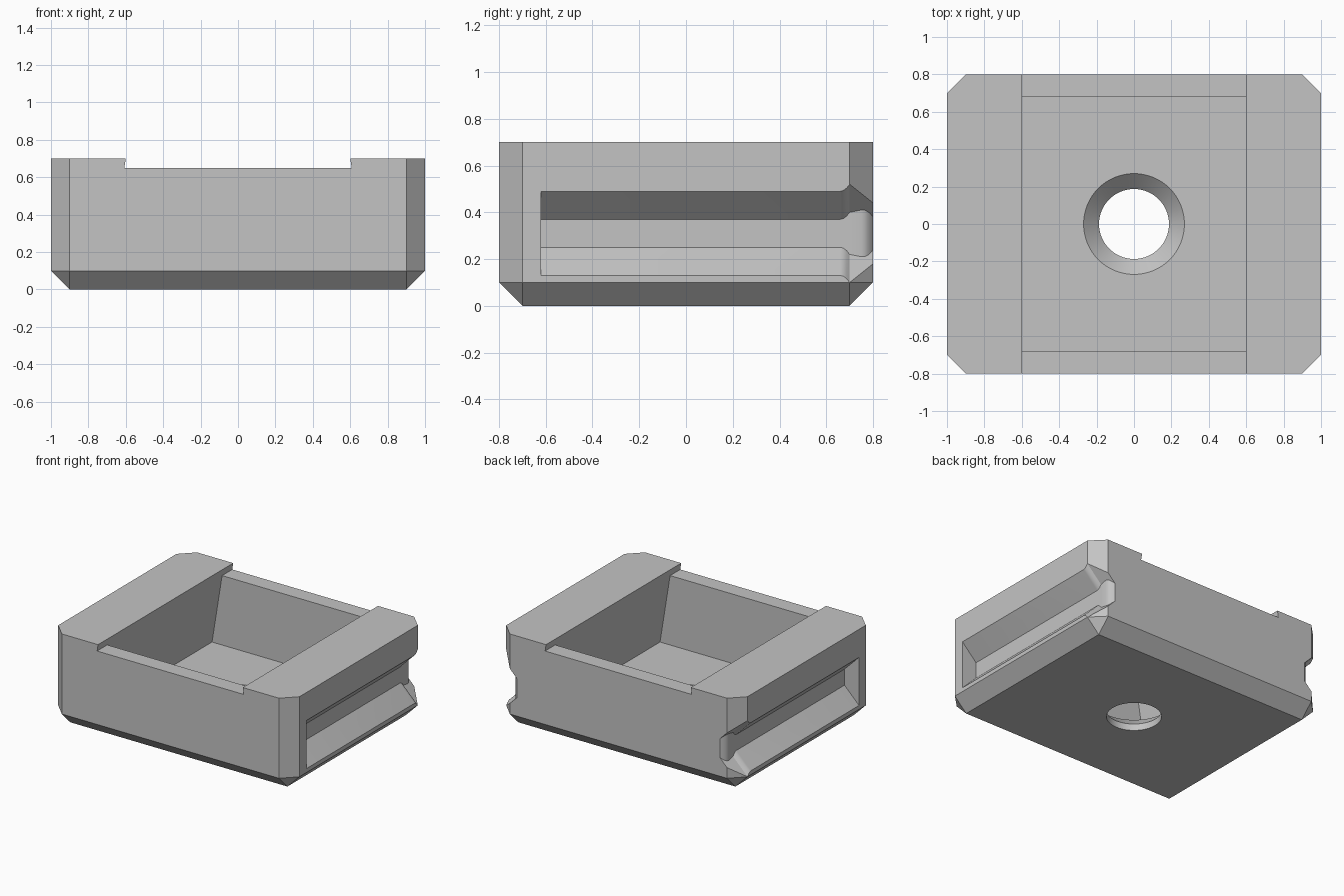
import bpy, bmesh, math

cube = bpy.data.objects.get("Cube")
if cube:
    bpy.data.objects.remove(cube, do_unlink=True)

grey = bpy.data.materials.new("plain_grey")
grey.use_nodes = True
COLOUR = (0.55, 0.55, 0.55, 1)
grey.diffuse_color = COLOUR
for node in grey.node_tree.nodes:
    if node.type == "BSDF_PRINCIPLED":
        node.inputs["Base Color"].default_value = COLOUR


def loft(name, rings):
    """Closed solid through a list of rings with equal point counts."""
    bm = bmesh.new()
    loops = [[bm.verts.new(p) for p in ring] for ring in rings]
    n = len(loops[0])
    for a, b in zip(loops, loops[1:]):
        for i in range(n):
            j = (i + 1) % n
            bm.faces.new((a[i], a[j], b[j], b[i]))
    bm.faces.new(loops[0])
    bm.faces.new(loops[-1])
    bmesh.ops.remove_doubles(bm, verts=bm.verts, dist=0.0001)
    bmesh.ops.connect_verts_nonplanar(bm, angle_limit=0.002, faces=bm.faces)
    bmesh.ops.recalc_face_normals(bm, faces=bm.faces)
    mesh = bpy.data.meshes.new(name)
    bm.to_mesh(mesh)
    bm.free()
    mesh.materials.append(grey)
    obj = bpy.data.objects.new(name, mesh)
    bpy.context.collection.objects.link(obj)
    return obj


def prism(name, profile, y):
    """Profile in x and z, extruded from -y to y."""
    return loft(name, [[(px, s * y, pz) for px, pz in profile] for s in (-1, 1)])


def cut(target, cutter):
    cutter.hide_render = True
    mod = target.modifiers.new("cut", "BOOLEAN")
    mod.operation = "DIFFERENCE"
    mod.solver = "EXACT"
    mod.object = cutter
    bpy.context.view_layer.objects.active = target
    bpy.ops.object.modifier_apply(modifier=mod.name)
    bpy.data.objects.remove(cutter, do_unlink=True)


# Block with cut corners and a chamfered foot
def octagon(z, c):
    pts = []
    for sx, sy in ((1, 1), (-1, 1), (-1, -1), (1, -1)):
        pair = [(sx * (1 - c), sy * 0.7, z), (sx * 0.9, sy * (0.8 - c), z)]
        pts += pair if sx * sy > 0 else pair[::-1]
    return pts


body = loft("block_body", [octagon(0, 0.1), octagon(0.1, 0), octagon(0.7, 0)])


# Undercut side walls shared by the top channel and the pocket
def half_width(z):
    return 0.6 + 0.16 * (0.7 - z)


def mirrored(points):
    return points + [(-x, z) for x, z in reversed(points)]


FLOOR, LEDGE = 0.13, 0.65
cut(body, prism("channel_cutter", mirrored(
    [(half_width(z), z) for z in (LEDGE, 0.75)]), 0.9))
cut(body, prism("pocket_cutter", mirrored(
    [(half_width(FLOOR), FLOOR), (half_width(LEDGE), LEDGE), (0.55, 0.68)]), 0.68))

# Countersunk hole in the floor
SIDES = 64
hole = []
for r, z in ((0.187, -0.05), (0.187, 0.05), (0.28, 0.14)):
    hole.append([(r * math.cos(math.tau * i / SIDES),
                  r * math.sin(math.tau * i / SIDES), z) for i in range(SIDES)])
cut(body, loft("hole_cutter", hole))


# Side grooves, closed at the front and flared where they leave at the back
def groove_ring(side, y):
    t = min(y, 0.8)
    widen = 0.03 * min(max((t - 0.66) / 0.04, 0), 1) ** 2 + 0.2 * max(t - 0.7, 0)
    deepen = 0.04 * (max(t - 0.75, 0) / 0.05) ** 2
    x_in, x_out = 0.88 - deepen, 1.2
    half_in = 0.06 + widen - deepen
    half_out = half_in + x_out - x_in
    return [(side * x, y, 0.31 + h) for x, h in
            ((x_in, -half_in), (x_out, -half_out), (x_out, half_out), (x_in, half_in))]


STATIONS = (-0.62, 0.66, 0.673, 0.687, 0.7, 0.75, 0.765, 0.778, 0.79, 0.8, 0.84)
for side in (-1, 1):
    cut(body, loft("groove_cutter", [groove_ring(side, y) for y in STATIONS]))

# Smooth the hole and flares, keep the block edges sharp
bpy.ops.object.select_all(action="DESELECT")
body.select_set(True)
bpy.context.view_layer.objects.active = body
bpy.ops.object.shade_smooth_by_angle(angle=math.radians(25))
